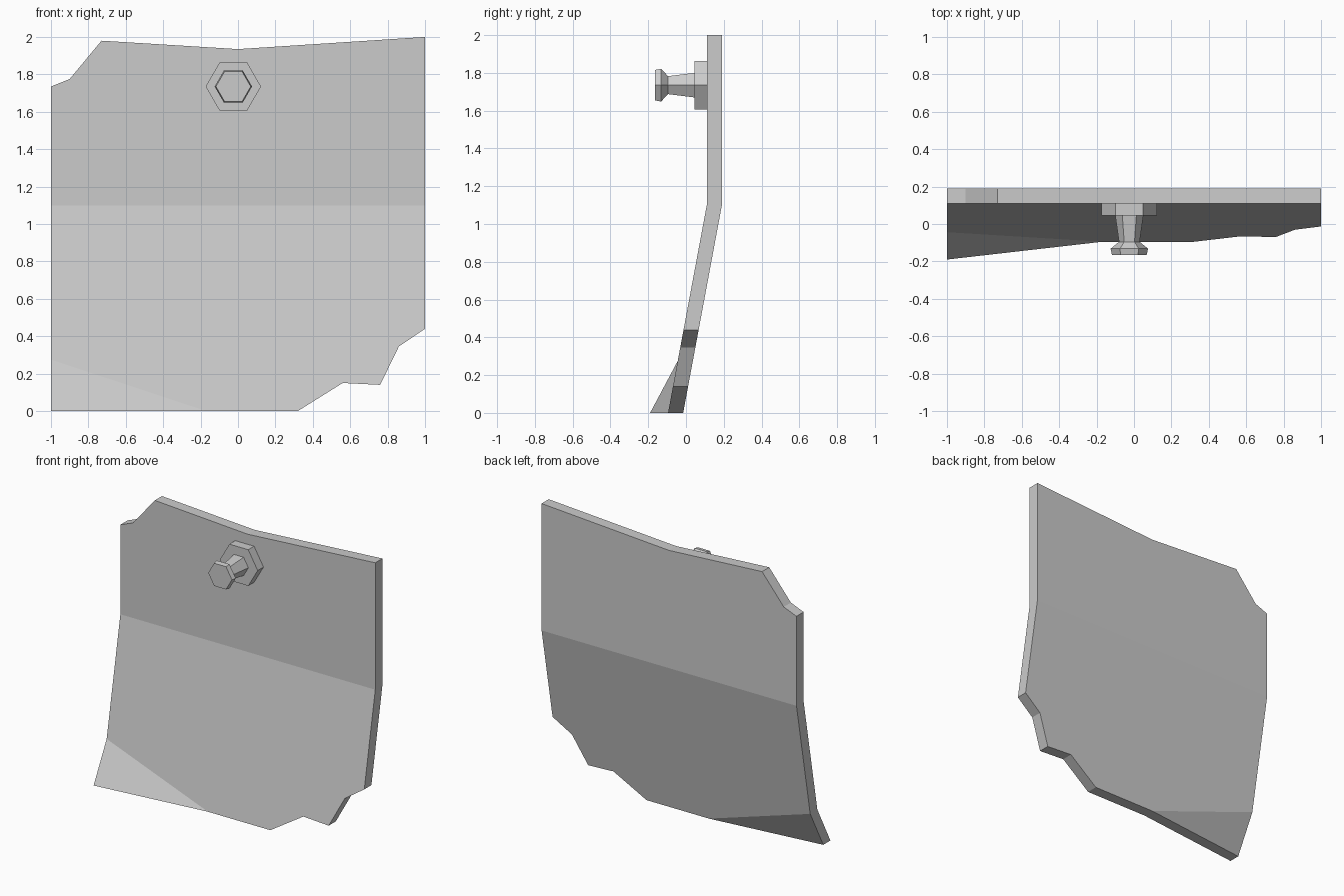
import bpy, bmesh, math
from mathutils import Vector

cube = bpy.data.objects.get("Cube")
if cube:
    bpy.data.objects.remove(cube, do_unlink=True)

GREY = (0.6, 0.6, 0.6, 1)
grey = bpy.data.materials.new("plain grey")
grey.use_nodes = True
grey.diffuse_color = GREY
grey.node_tree.nodes["Principled BSDF"].inputs["Base Color"].default_value = GREY


def finish(name, bm):
    bmesh.ops.recalc_face_normals(bm, faces=bm.faces[:])
    mesh = bpy.data.meshes.new(name)
    bm.to_mesh(mesh)
    bm.free()
    mesh.materials.append(grey)
    obj = bpy.data.objects.new(name, mesh)
    bpy.context.collection.objects.link(obj)
    return obj


# Plate: ragged outline, creased along two lines, then thickened
BEND_Z, FRONT_Y, FOOT_Y, THICK = 1.1, 0.11, -0.095, 0.08
FLAP_W, FLAP_H, FLAP_OUT = 0.83, 0.275, 0.095

outline = [(-1, 0), (0.32, 0), (0.56, 0.15), (0.76, 0.14), (0.86, 0.345), (1, 0.44),
           (1, 2), (0, 1.935), (-0.73, 1.98), (-0.9, 1.775), (-1, 1.735)]


def front_y(x, z):
    y = FRONT_Y + (FOOT_Y - FRONT_Y) * max(0, 1 - z / BEND_Z)
    return y - FLAP_OUT * max(0, 1 - (x + 1) / FLAP_W - z / FLAP_H)


bm = bmesh.new()
bm.faces.new([bm.verts.new((x, 0, z)) for x, z in outline])
creases = [((0, 0, BEND_Z), (0, 0, 1)),
           ((-1, 0, FLAP_H), (FLAP_H, 0, FLAP_W))]
for point, normal in creases:
    bmesh.ops.bisect_plane(bm, geom=bm.verts[:] + bm.edges[:] + bm.faces[:],
                           plane_co=point, plane_no=Vector(normal).normalized())
for v in bm.verts:
    v.co.y = front_y(v.co.x, v.co.z)
back = bmesh.ops.extrude_face_region(bm, geom=bm.faces[:], use_keep_orig=True)
bmesh.ops.translate(bm, vec=(0, THICK, 0),
                    verts=[g for g in back["geom"] if isinstance(g, bmesh.types.BMVert)])
finish("bent_plate", bm)


# Six-sided turned parts along the y axis
def hex_turned(name, profile, centre=(-0.025, 1.735), sides=6):
    bm = bmesh.new()
    rings = []
    for r, y in profile:
        rings.append([bm.verts.new((centre[0] + r * math.cos(math.tau * i / sides), y,
                                    centre[1] + r * math.sin(math.tau * i / sides)))
                      for i in range(sides)])
    for a, b in zip(rings, rings[1:]):
        for i in range(sides):
            j = (i + 1) % sides
            bm.faces.new((a[i], a[j], b[j], b[i]))
    bm.faces.new(rings[0])
    bm.faces.new(rings[-1])
    return finish(name, bm)


hex_turned("washer", [(0.148, FRONT_Y), (0.148, 0.045)])
hex_turned("knob", [(0.075, 0.045), (0.055, -0.095), (0.1, -0.132), (0.093, -0.165)])
